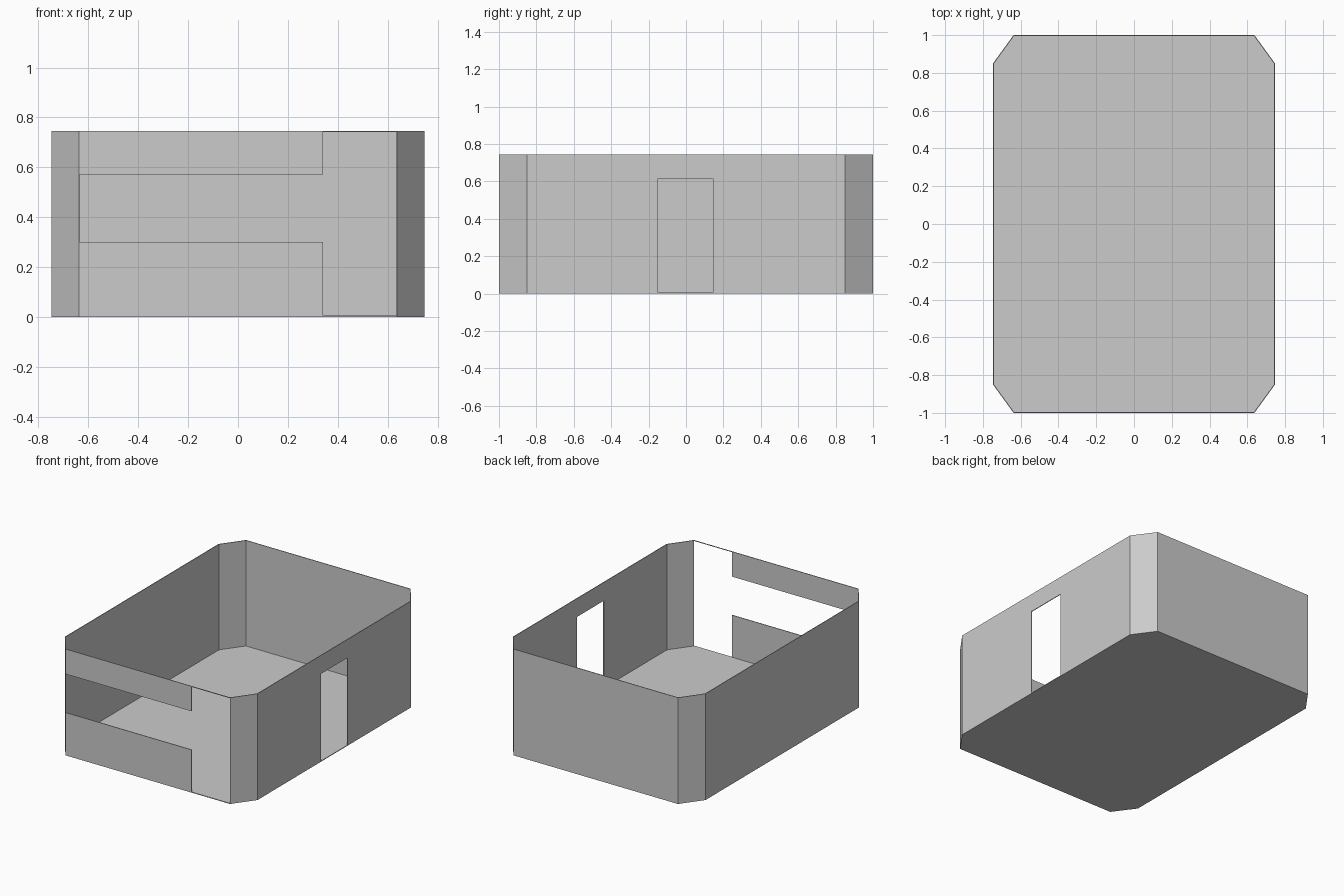
import bpy
import bmesh
from mathutils import Vector

if "Cube" in bpy.data.objects:
    bpy.data.objects.remove(bpy.data.objects["Cube"])

X, Y, CX, CY = 0.747, 1.0, 0.638, 0.85   # half sizes and corner cut positions
H, T = 0.745, 0.005                      # wall height, sheet thickness

# Eight-sided footprint, counter-clockwise from the front left
ring = [Vector(p) for p in [(-CX, -Y), (CX, -Y), (X, -CY), (X, CY),
                            (CX, Y), (-CX, Y), (-X, CY), (-X, -CY)]]


def inward(i):
    d = (ring[(i + 1) % 8] - ring[i % 8]).normalized()
    return Vector((-d.y, d.x))


def inner_corner(i):
    a, b = inward(i - 1), inward(i)
    return ring[i % 8] + (a + b) * T / (1 + a.dot(b))


def prism(name, side_a, side_b):
    bm = bmesh.new()
    a = [bm.verts.new(p) for p in side_a]
    b = [bm.verts.new(p) for p in side_b]
    bm.faces.new(a)
    bm.faces.new(b[::-1])
    n = len(a)
    for k in range(n):
        bm.faces.new((a[k], b[k], b[(k + 1) % n], a[(k + 1) % n]))
    bmesh.ops.recalc_face_normals(bm, faces=bm.faces[:])
    mesh = bpy.data.meshes.new(name)
    bm.to_mesh(mesh)
    bm.free()
    obj = bpy.data.objects.new(name, mesh)
    bpy.context.collection.objects.link(obj)
    return obj


def wall(name, i, profile=None):
    """Thin wall on footprint edge i; profile is (distance along edge, z), mitred at the ends."""
    start, edge = ring[i], ring[(i + 1) % 8] - ring[i]
    length = edge.length
    profile = profile or [(0, T), (length, T), (length, H), (0, H)]
    outer, inner = [], []
    for s, z in profile:
        p = start + edge * (s / length)
        if s < 1e-4:
            q = inner_corner(i)
        elif s > length - 1e-4:
            q = inner_corner(i + 1)
        else:
            q = p + inward(i) * T
        outer.append((p.x, p.y, z))
        inner.append((q.x, q.y, z))
    prism(name, outer, inner)


# Floor sheet
prism("floor", [(p.x, p.y, 0) for p in ring], [(p.x, p.y, T) for p in ring])

# Front: low counter wall, and an upper band with a thin lintel over the entrance
W, E = 2 * CX, CX + 0.34
wall("front_counter_wall", 0, [(0, T), (E, T), (E, 0.30), (0, 0.30)])
wall("front_upper_band", 0, [(0, 0.57), (E, 0.57), (E, 0.741), (W, 0.741), (W, H), (0, H)])

# Right wall with a doorway
L, d0, d1, dz = 2 * CY, CY - 0.149, CY + 0.145, 0.616
wall("right_door_wall", 2, [(0, T), (d0, T), (d0, dz), (d1, dz), (d1, T), (L, T), (L, H), (0, H)])

# Plain walls and cut corners
for i, name in {1: "front_right_corner", 3: "back_right_corner", 4: "back_wall",
                5: "back_left_corner", 6: "left_wall", 7: "front_left_corner"}.items():
    wall(name, i)
